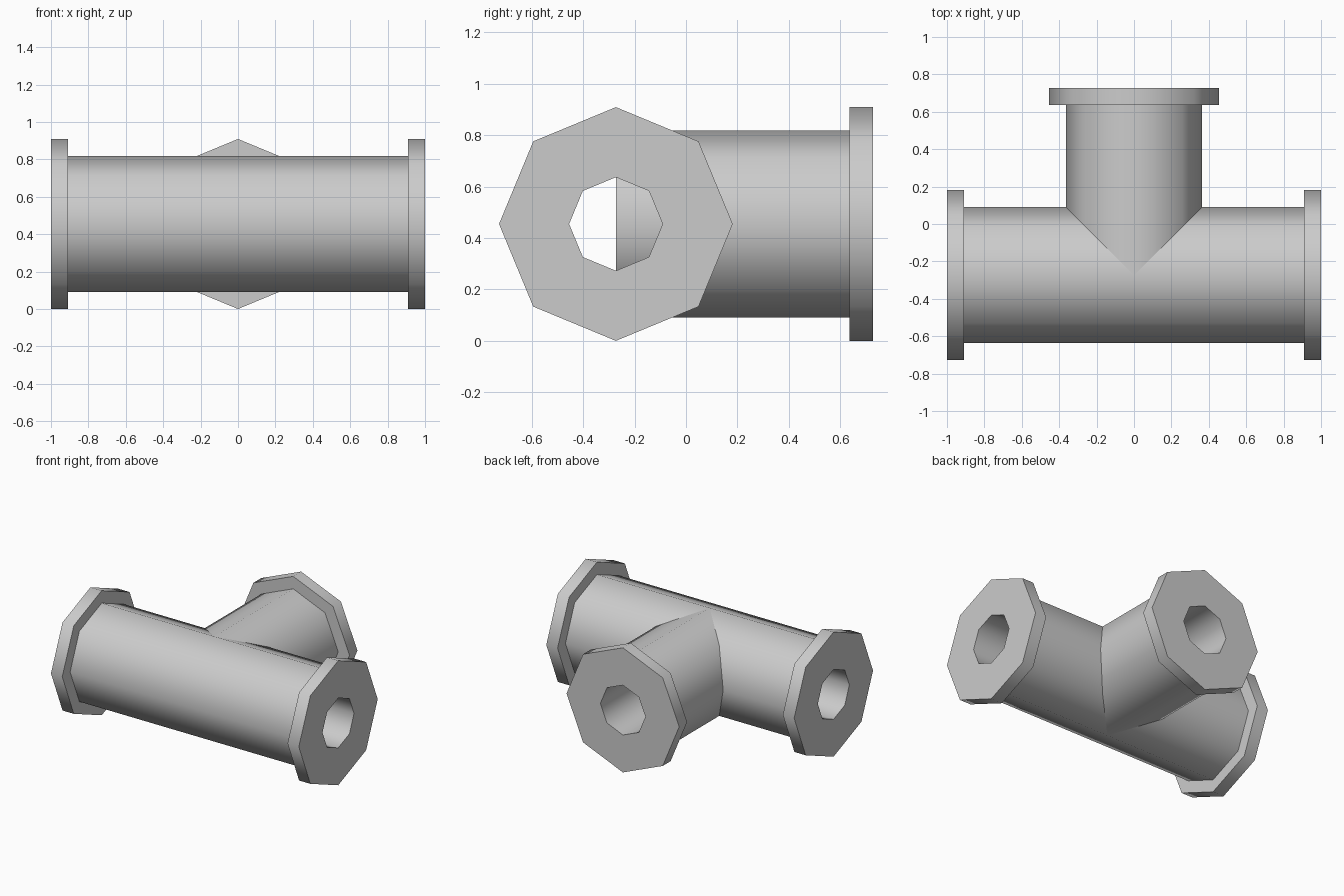
import bpy, bmesh
from math import pi, radians
from mathutils import Matrix, Vector

if "Cube" in bpy.data.objects:
    bpy.data.objects.remove(bpy.data.objects["Cube"])

U = 1 / 11                      # model unit
SIDES = 8
CENTRE = Vector((0, -3 * U, 5 * U))
BORE, PIPE, FLANGE, STEP = 2 * U, 4 * U, 5 * U, 10 * U


def lathe(name, profile, angle, closed):
    """Spin a (distance along axis, radius) profile about x, then turn about z."""
    bm = bmesh.new()
    verts = [bm.verts.new((x, 0, r)) for x, r in profile]
    edges = [bm.edges.new(pair) for pair in zip(verts, verts[1:])]
    if closed:
        edges.append(bm.edges.new((verts[-1], verts[0])))
    bmesh.ops.spin(bm, geom=verts + edges, cent=(0, 0, 0), axis=(1, 0, 0),
                   angle=2 * pi, steps=SIDES, use_merge=True)
    bmesh.ops.remove_doubles(bm, verts=bm.verts, dist=1e-5)
    bmesh.ops.recalc_face_normals(bm, faces=bm.faces)
    mat = Matrix.Translation(CENTRE) @ Matrix.Rotation(angle, 4, 'Z')
    bmesh.ops.transform(bm, matrix=mat, verts=bm.verts)
    mesh = bpy.data.meshes.new(name)
    bm.to_mesh(mesh)
    bm.free()
    obj = bpy.data.objects.new(name, mesh)
    bpy.context.collection.objects.link(obj)
    bpy.ops.object.select_all(action='DESELECT')
    obj.select_set(True)
    bpy.context.view_layer.objects.active = obj
    bpy.ops.object.shade_smooth_by_angle(angle=radians(50))
    return obj


# Flanged end: bore, face, rim, shoulder, pipe wall
end = [(1, BORE), (1, FLANGE), (STEP, FLANGE), (STEP, PIPE)]

# Straight pipe with a flange at both ends
lathe("main_pipe", end + [(-x, r) for x, r in reversed(end)], 0, True)

# Side branch starting on the main axis
lathe("branch_pipe", [(0, BORE)] + end + [(0, PIPE)], pi / 2, True)
